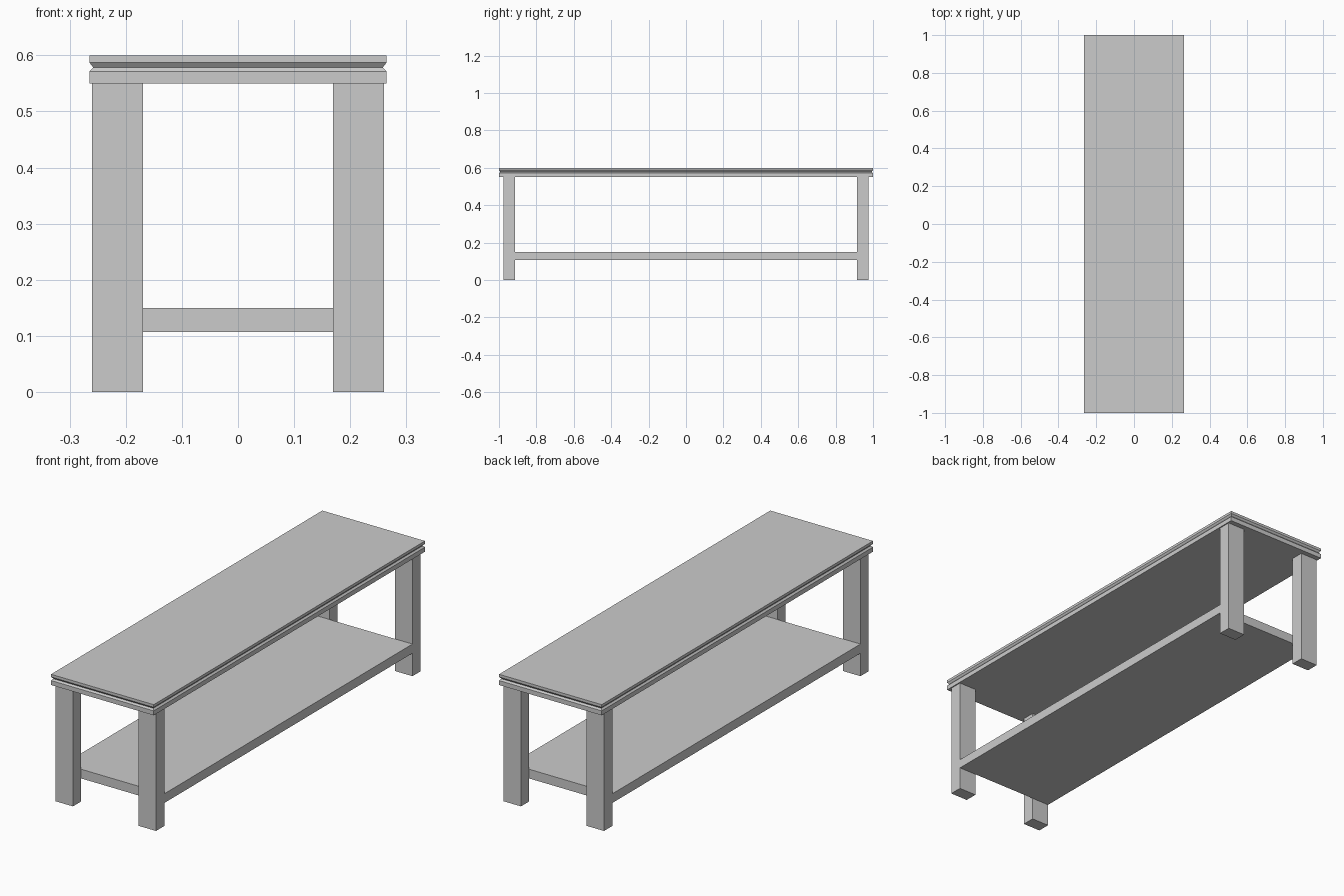
import bpy
import bmesh

if "Cube" in bpy.data.objects:
    bpy.data.objects.remove(bpy.data.objects["Cube"])

TOP_X, TOP_Y = 0.265, 1.0
LEG_X = (0.169, 0.26)
LEG_Y = (0.915, 0.976)


def stacked(name, levels):
    """Closed solid made of rectangles (half x, half y, z) joined bottom to top."""
    bm = bmesh.new()
    rings = [[bm.verts.new((sx * hx, sy * hy, z))
              for sx, sy in ((-1, -1), (1, -1), (1, 1), (-1, 1))]
             for hx, hy, z in levels]
    for low, high in zip(rings, rings[1:]):
        for i in range(4):
            j = (i + 1) % 4
            bm.faces.new((low[i], low[j], high[j], high[i]))
    bm.faces.new(rings[0][::-1])
    bm.faces.new(rings[-1])
    mesh = bpy.data.meshes.new(name)
    bm.to_mesh(mesh)
    bm.free()
    obj = bpy.data.objects.new(name, mesh)
    bpy.context.collection.objects.link(obj)
    return obj


# Table top with a V groove running around its edge
groove = 0.007
stacked("table_top", [
    (TOP_X, TOP_Y, 0.55),
    (TOP_X, TOP_Y, 0.571),
    (TOP_X - groove, TOP_Y - groove, 0.5785),
    (TOP_X, TOP_Y, 0.5875),
    (TOP_X, TOP_Y, 0.60),
])

# Lower shelf, flush with the outer sides of the legs and fitted between them
stacked("lower_shelf", [
    (LEG_X[1], LEG_Y[0], 0.107),
    (LEG_X[1], LEG_Y[0], 0.15),
])

# Four rectangular legs
for y_name, sy in (("front", -1), ("back", 1)):
    for x_name, sx in (("left", -1), ("right", 1)):
        hx = (LEG_X[1] - LEG_X[0]) / 2
        hy = (LEG_Y[1] - LEG_Y[0]) / 2
        leg = stacked(f"{y_name}_{x_name}_leg", [(hx, hy, 0.0), (hx, hy, 0.55)])
        leg.location = (sx * sum(LEG_X) / 2, sy * sum(LEG_Y) / 2, 0)
